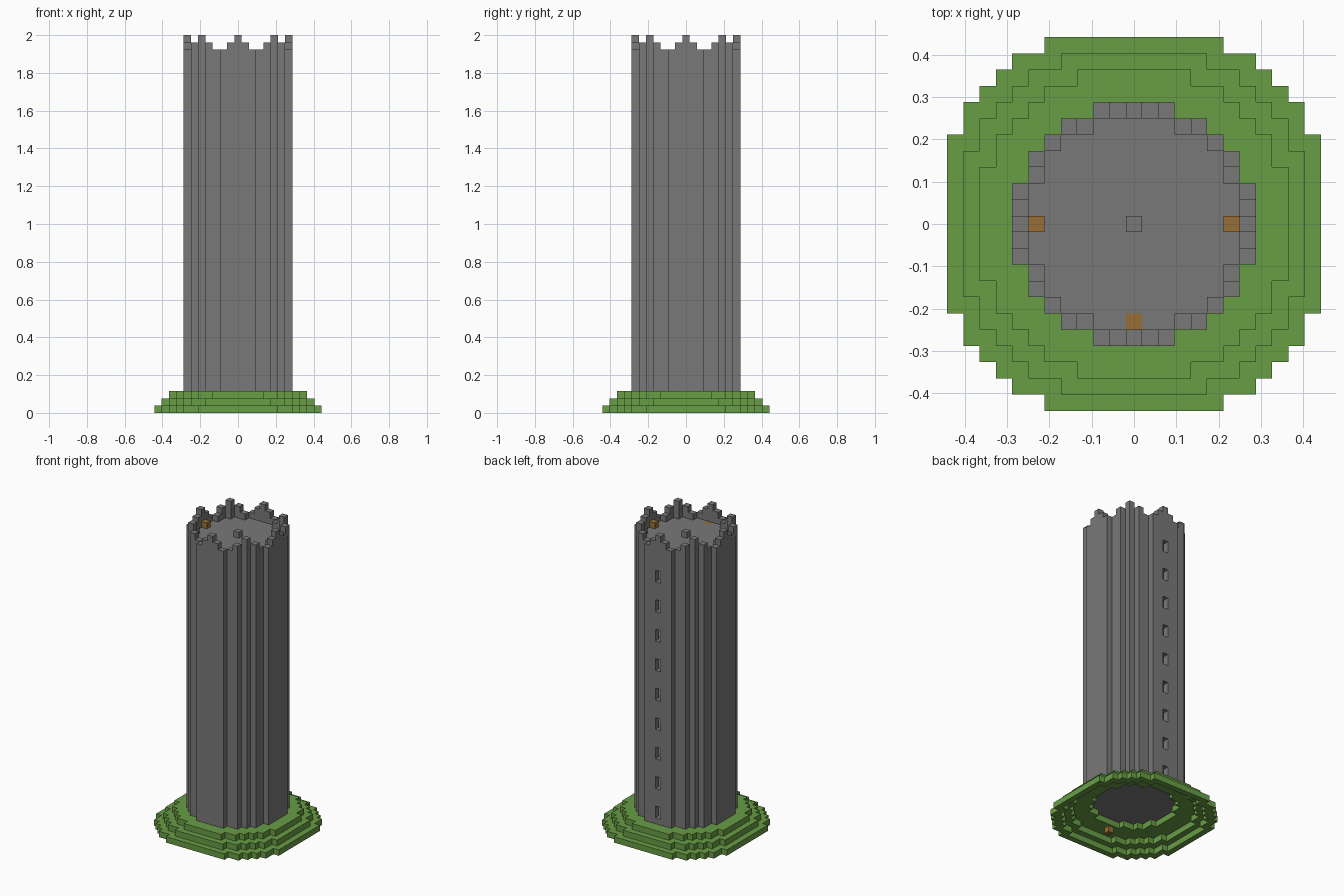
import bpy, bmesh

cube = bpy.data.objects.get("Cube")
if cube:
    bpy.data.objects.remove(cube, do_unlink=True)

U = 2 / 52  # edge of one block


def material(name, rgb):
    m = bpy.data.materials.new(name)
    m.use_nodes = True
    m.diffuse_color = (*rgb, 1)
    bsdf = m.node_tree.nodes["Principled BSDF"]
    bsdf.inputs["Base Color"].default_value = (*rgb, 1)
    bsdf.inputs["Roughness"].default_value = 0.9
    return m


STONE = material("grey stone", (0.19, 0.19, 0.19))
GRASS = material("grass green", (0.14, 0.34, 0.06))
AMBER = material("torch amber", (0.31, 0.16, 0.035))

SIDES = [(1, 0), (0, 1), (-1, 0), (0, -1)]


def disc(extents):
    """Blocky disc: half-width of each row, from the middle row outward."""
    return {(x, s * y) for y, w in enumerate(extents) for s in (1, -1)
            for x in range(-w, w + 1)}


def build(name, mat, slabs):
    """One object from slabs (cells, bottom, top), skinned on exposed sides only."""
    bm = bmesh.new()
    for cells, z0, z1 in slabs:
        for x, y in cells:
            def face(corners):
                bm.faces.new([bm.verts.new(((x + a) * U, (y + b) * U, c * U))
                              for a, b, c in corners])
            h = 0.5
            face([(-h, -h, z1), (h, -h, z1), (h, h, z1), (-h, h, z1)])
            face([(-h, h, z0), (h, h, z0), (h, -h, z0), (-h, -h, z0)])
            for dx, dy in SIDES:
                if (x + dx, y + dy) not in cells:
                    a = ((dx + dy) * h, (dy - dx) * h)
                    b = ((dx - dy) * h, (dy + dx) * h)
                    face([(*a, z0), (*b, z0), (*b, z1), (*a, z1)])
    bmesh.ops.remove_doubles(bm, verts=bm.verts, dist=U / 100)
    me = bpy.data.meshes.new(name)
    bm.to_mesh(me)
    bm.free()
    me.materials.append(mat)
    ob = bpy.data.objects.new(name, me)
    bpy.context.collection.objects.link(ob)
    return ob


# Plan outlines
tower = disc([7, 7, 7, 6, 6, 5, 4, 2])
wall = {(x, y) for x, y in tower
        if any((x + dx, y + dy) not in tower for dx, dy in SIDES)}
inside = tower - wall
mounds = [disc([11] * 6 + [10, 10, 9, 8, 7, 5]),
          disc([10] * 5 + [9, 9, 8, 7, 6, 4]),
          disc([9] * 4 + [8, 8, 7, 6, 5, 3])]

# Stepped grass mound, hollow underneath
for i, outline in enumerate(mounds):
    hole = mounds[i + 1] if i < 2 else inside
    build(f"grass_step_{i + 1}", GRASS, [(outline - hole, i, i + 1)])

# Outer wall, with a column of slit windows at the back
slit = {(0, 7)}
slabs = [(wall - slit, 3, 50), (slit, 3, 4)]
slabs += [(slit, 6 + 5 * k, 9 + 5 * k) for k in range(8)]
slabs += [(slit, 46, 50)]
build("tower_wall", STONE, slabs)

# Jagged battlements rising to eight peaks
PEAKS = {(7, 0), (5, 5)}
SHOULDERS = {(7, 1), (6, 4)}


def kind(cell):
    return tuple(sorted(map(abs, cell), reverse=True))


upper = {c for c in wall if kind(c) in PEAKS | SHOULDERS}
peaks = {c for c in wall if kind(c) in PEAKS}
build("battlements", STONE, [(upper, 50, 51), (peaks, 51, 52)])

# Storey floors; the roof deck has one amber block set flush in it
hatch = {(0, -6)}
build("storey_floors", STONE, [(inside, 3 + 5 * k, 4 + 5 * k) for k in range(9)])
build("roof_deck", STONE, [(inside - hatch, 48, 49)])
build("deck_block", AMBER, [(hatch, 48, 49)])
build("deck_post", STONE, [({(0, 0)}, 49, 50)])

# Torches
build("left_torch", AMBER, [({(6, 0)}, 49, 50)])
build("right_torch", AMBER, [({(-6, 0)}, 49, 50)])
build("ground_torch", AMBER, [(hatch, 0, 1)])
